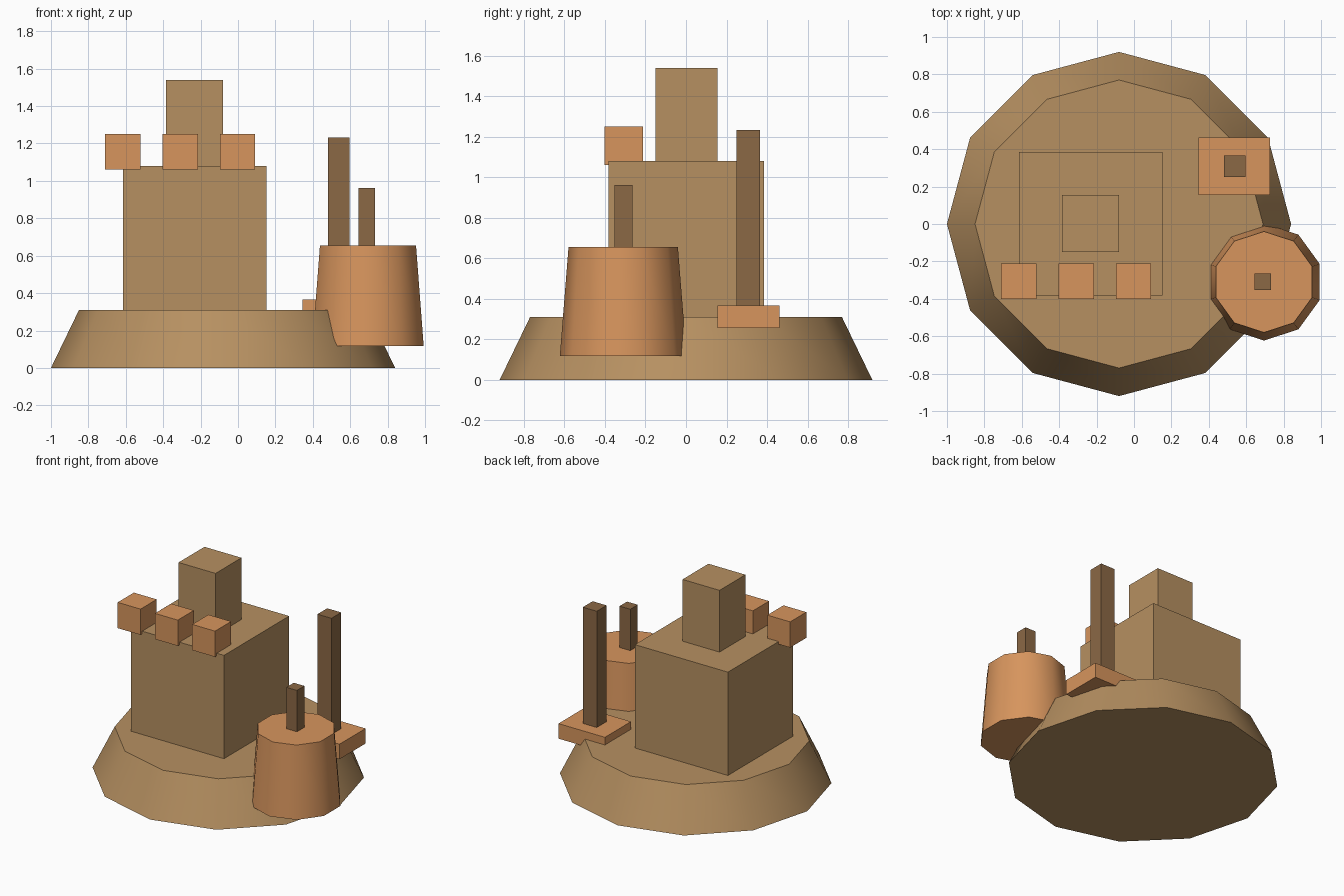
import bpy, math

if "Cube" in bpy.data.objects:
    bpy.data.objects.remove(bpy.data.objects["Cube"])

def material(name, rgb):
    m = bpy.data.materials.new(name)
    m.diffuse_color = (*rgb, 1)
    m.use_nodes = True
    m.node_tree.nodes["Principled BSDF"].inputs["Base Color"].default_value = m.diffuse_color
    return m

TAN = material("tan", (0.47, 0.28, 0.12))
ORANGE = material("orange", (0.68, 0.30, 0.11))
BROWN = material("dark_brown", (0.26, 0.14, 0.06))

def box(name, x, y, z, mat):
    """Box from (min, max) ranges on each axis."""
    mid = [(a + b) / 2 for a, b in (x, y, z)]
    bpy.ops.mesh.primitive_cube_add(size=1, location=mid)
    o = bpy.context.object
    o.name = name
    o.scale = [b - a for a, b in (x, y, z)]
    bpy.ops.object.transform_apply(location=False, rotation=False, scale=True)
    o.data.materials.append(mat)

def frustum(name, sides, center, r_bottom, r_top, z, mat):
    """Tapered drum with a corner pointing along +y."""
    bpy.ops.mesh.primitive_cone_add(vertices=sides, radius1=r_bottom, radius2=r_top,
                                    depth=z[1] - z[0],
                                    location=(*center, (z[0] + z[1]) / 2))
    o = bpy.context.object
    o.name = name
    o.data.materials.append(mat)
    bpy.ops.object.shade_smooth_by_angle(angle=math.radians(40))

# Mound and stacked tower
frustum("mound", 12, (-0.08, 0), 0.92, 0.77, (0, 0.31), TAN)
box("tower_body", (-0.615, 0.152), (-0.382, 0.385), (0.31, 1.08), TAN)
box("tower_top", (-0.385, -0.08), (-0.15, 0.155), (1.08, 1.54), TAN)

# Row of blocks along the front edge of the tower
for i in range(3):
    x = -0.71 + i * 0.307
    box(f"front_block_{i + 1}", (x, x + 0.188), (-0.402, -0.212), (1.06, 1.252), ORANGE)

# Pot with a short post
frustum("pot", 10, (0.695, -0.31), 0.313, 0.27, (0.118, 0.655), ORANGE)
box("pot_post", (0.645, 0.733), (-0.353, -0.265), (0.655, 0.963), BROWN)

# Slab with a tall post
box("slab", (0.345, 0.728), (0.155, 0.462), (0.255, 0.367), ORANGE)
box("slab_post", (0.48, 0.595), (0.25, 0.365), (0.367, 1.233), BROWN)
